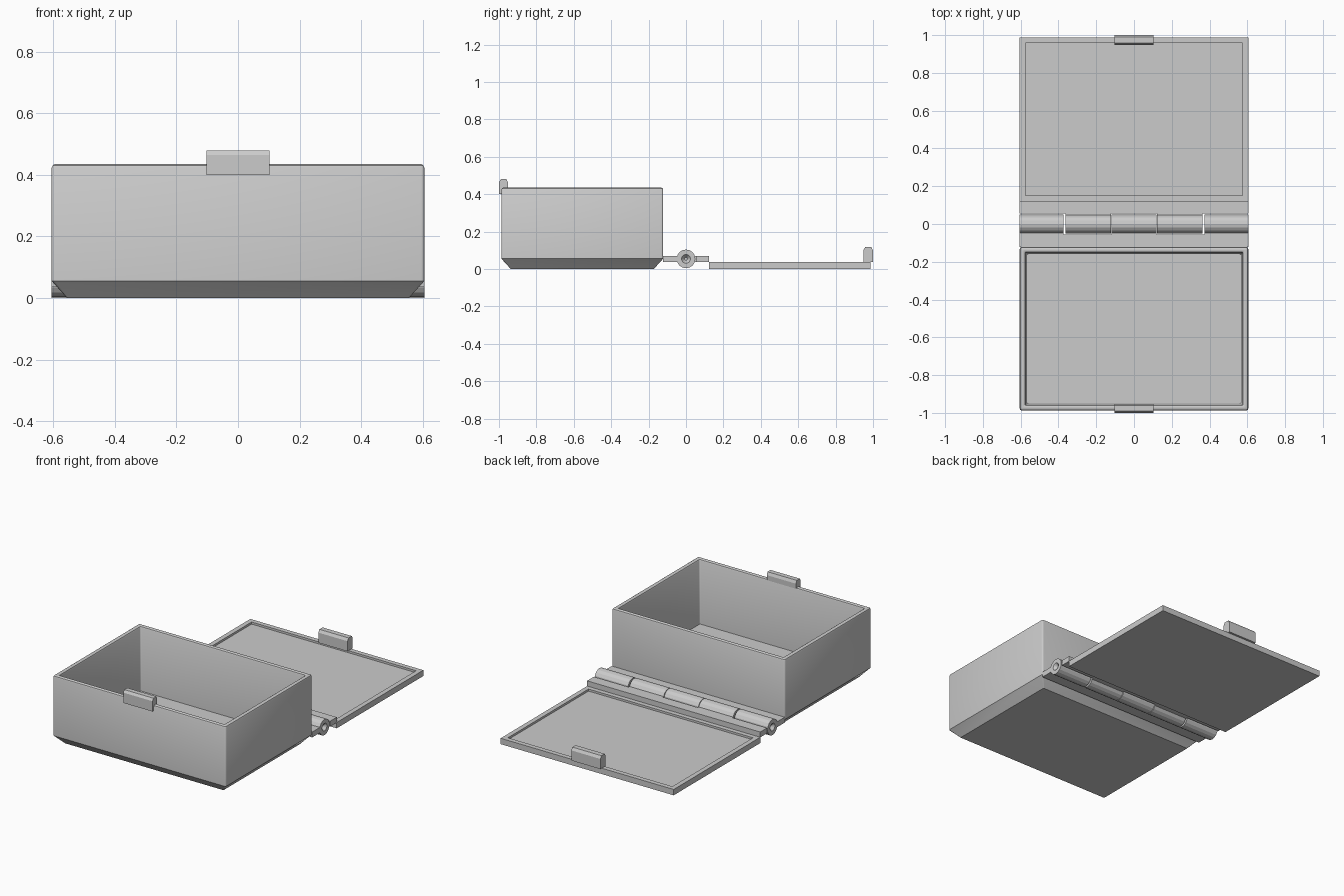
import bpy, bmesh, math
from mathutils import Matrix

if "Cube" in bpy.data.objects:
    bpy.data.objects.remove(bpy.data.objects["Cube"])

grey = bpy.data.materials.new("grey plastic")
grey.use_nodes = True
GREY = (0.6, 0.6, 0.6, 1)
grey.diffuse_color = GREY
grey.node_tree.nodes["Principled BSDF"].inputs["Base Color"].default_value = GREY

W = 0.605                  # half width
Y_IN, Y_OUT = 0.122, 0.987 # inner and outer edges of both halves


def make(name, bm, smooth=False):
    bmesh.ops.recalc_face_normals(bm, faces=bm.faces[:])
    me = bpy.data.meshes.new(name)
    bm.to_mesh(me)
    bm.free()
    ob = bpy.data.objects.new(name, me)
    bpy.context.collection.objects.link(ob)
    me.materials.append(grey)
    if smooth:
        bpy.ops.object.select_all(action='DESELECT')
        ob.select_set(True)
        bpy.context.view_layer.objects.active = ob
        bpy.ops.object.shade_smooth_by_angle(angle=math.radians(35))
    return ob


def loft(bm, rings):
    """Skin closed rings of points and cap both ends."""
    loops = [[bm.verts.new(p) for p in ring] for ring in rings]
    n = len(loops[0])
    for a, b in zip(loops, loops[1:]):
        for i in range(n):
            bm.faces.new((a[i], a[(i + 1) % n], b[(i + 1) % n], b[i]))
    bm.faces.new(loops[0])
    bm.faces.new(loops[-1])


def rect(inset, z, y0, y1, r=0.0, seg=3):
    """Rectangle ring at height z, with corners rounded by r."""
    pts = []
    x, a, b = W - inset, y0 + inset, y1 - inset
    corners = [(x, b, 0), (-x, b, 90), (-x, a, 180), (x, a, 270)]
    for cx, cy, start in corners:
        if r == 0:
            pts.append((cx, cy, z))
            continue
        ox = cx - math.copysign(r, cx)
        oy = cy - r if cy == b else cy + r
        for k in range(seg + 1):
            t = math.radians(start + 90 * k / seg)
            pts.append((ox + r * math.cos(t), oy + r * math.sin(t), z))
    return pts


def prism(bm, profile, x0, x1):
    """Extrude a (y, z) profile along x."""
    loft(bm, [[(x, y, z) for y, z in profile] for x in (x0, x1)])


# Open box: chamfered base, rounded rim, slightly tapered inside
bm = bmesh.new()
steps = [(0.05, 0, .004), (0, .055, .01), (0, .424, .01), (.003, .431, .009), (.010, .435, .006),
         (.020, .435, .006), (.027, .431, .006), (.030, .424, .006), (.038, .03, .006)]
loft(bm, [rect(i, z, -Y_OUT, -Y_IN, r) for i, z, r in steps])
make("box_body", bm, True)

# Flat lid with a shallow recess
bm = bmesh.new()
loft(bm, [rect(i, z, Y_IN, Y_OUT) for i, z in
          [(0, 0), (0, .037), (.03, .037), (.03, .024)]])
make("lid", bm)

# Hinge: two leaves, five knuckles attached to them in turn
ZC, R = 0.054, 0.05
Z0, Z1 = 0.036, 0.070
for name, side in (("box_hinge_leaf", -1), ("lid_hinge_leaf", 1)):
    bm = bmesh.new()
    prism(bm, [(side * y, z) for y, z in
               [(.056, Z0), (Y_IN + .001, Z0), (Y_IN + .001, Z1), (.056, Z1)]], -W, W)
    make(name, bm)

spans = [(-W, -.372), (-.362, -.123), (-.119, .119), (.123, .362), (.372, W)]
SIDES = 16
for k, (x0, x1) in enumerate(spans):
    bm = bmesh.new()

    def ring(x, r):
        return [(x, r * math.cos(2 * math.pi * i / SIDES),
                 ZC + r * math.sin(2 * math.pi * i / SIDES)) for i in range(SIDES)]

    # Barrel with conical dimples in both ends
    loft(bm, [ring(x0 + .02, .008), ring(x0, .024), ring(x0, R),
              ring(x1, R), ring(x1, .024), ring(x1 - .02, .008)])
    # Tab joining the barrel to its leaf
    side = -1 if k % 2 == 0 else 1
    prism(bm, [(side * y, z) for y, z in
               [(.035, Z0), (.058, Z0), (.058, Z1), (.035, Z1)]], x0, x1)
    make(f"hinge_knuckle_{k + 1}", bm)

# Catches on the front of the box and the end of the lid
box_catch = [(-1, .40), (-.984, .40), (-.984, .43), (-.952, .43), (-.952, .462),
             (-.960, .48), (-.990, .48), (-1, .465)]
lid_catch = [(.948, .036), (1, .036), (1, .10), (.990, .117), (.958, .117), (.948, .10)]
for name, profile in (("box_catch", box_catch), ("lid_catch", lid_catch)):
    bm = bmesh.new()
    prism(bm, profile, -.102, .102)
    make(name, bm)
